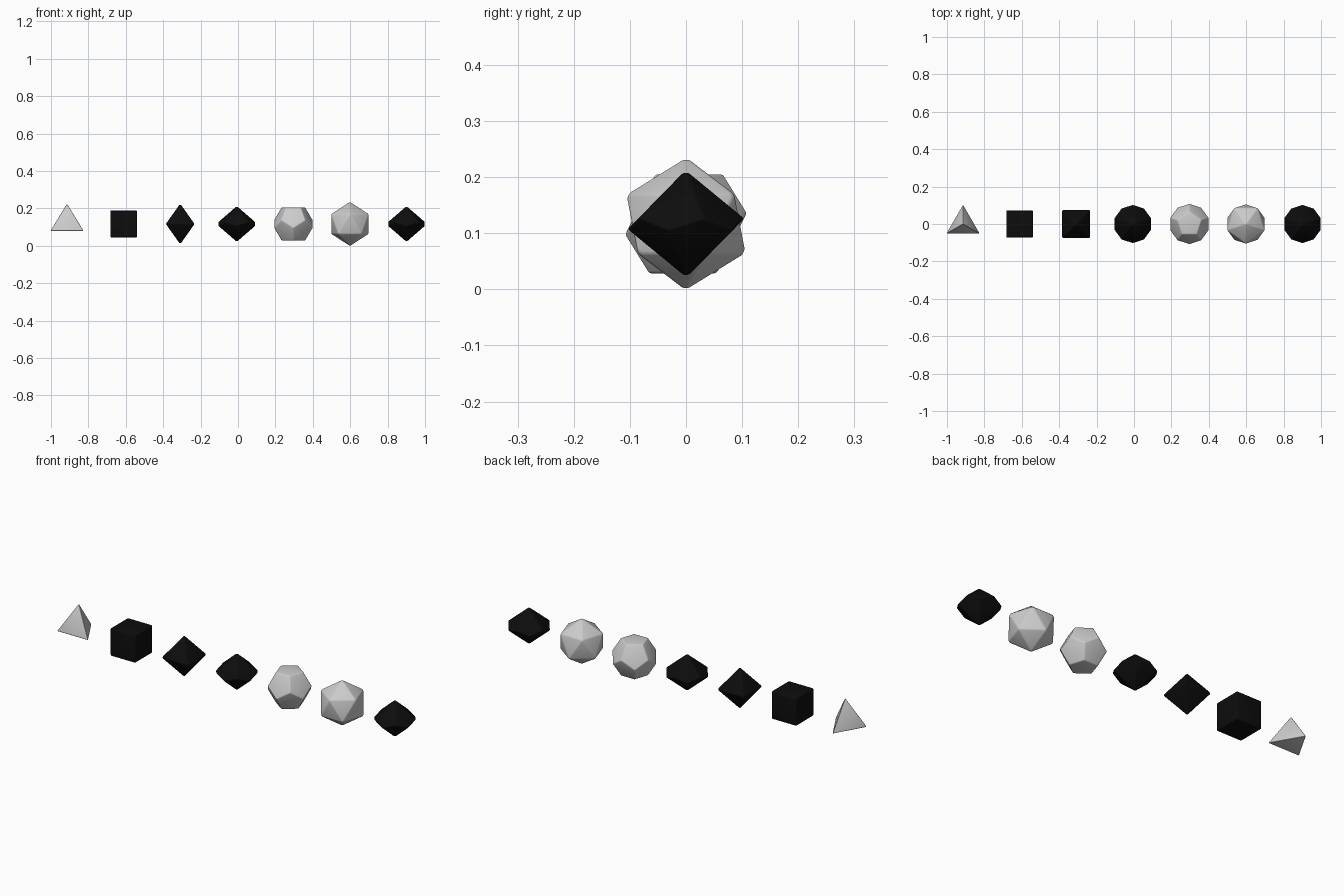
import bpy, bmesh
from math import sin, cos, pi, sqrt, radians
from mathutils import Vector

if "Cube" in bpy.data.objects:
    bpy.data.objects.remove(bpy.data.objects["Cube"])

SPACING, MID_Z = 0.3025, 0.1167
START_X = -0.914

black = bpy.data.materials.new("black")
black.diffuse_color = (0.004, 0.004, 0.004, 1)
black.use_nodes = True
black.node_tree.nodes["Principled BSDF"].inputs["Base Color"].default_value = black.diffuse_color


def ring(n, r, z, start):
    """n points around the z axis, first one at angle start (degrees)."""
    return [Vector((r * cos(radians(start) + 2 * pi * i / n),
                    r * sin(radians(start) + 2 * pi * i / n), z)) for i in range(n)]


def die(name, slot, points, bevel=0.005, material=None):
    """Convex solid through the points, with softened edges."""
    bm = bmesh.new()
    for p in points:
        bm.verts.new(p)
    bmesh.ops.convex_hull(bm, input=bm.verts)
    bmesh.ops.dissolve_limit(bm, angle_limit=radians(2), verts=bm.verts, edges=bm.edges)
    bmesh.ops.bevel(bm, geom=bm.edges[:], offset=bevel, segments=3,
                    profile=0.5, affect='EDGES', clamp_overlap=True)
    bmesh.ops.recalc_face_normals(bm, faces=bm.faces)
    mesh = bpy.data.meshes.new(name)
    bm.to_mesh(mesh)
    bm.free()
    ob = bpy.data.objects.new(name, mesh)
    ob.location = (START_X + SPACING * slot, 0, MID_Z)
    bpy.context.collection.objects.link(ob)
    if material:
        mesh.materials.append(material)
    bpy.ops.object.select_all(action='DESELECT')
    ob.select_set(True)
    bpy.context.view_layer.objects.active = ob
    bpy.ops.object.shade_smooth_by_angle(angle=radians(30))


def poles(h):
    return [Vector((0, 0, h)), Vector((0, 0, -h))]


# four-sided die
R = 0.111
die("four_sided_die", 0, [Vector((0, 0, R))] + ring(3, R * sqrt(8) / 3, -R / 3, 90), 0.004)

# six-sided die
s = 0.0715
die("six_sided_die", 1, ring(4, s * sqrt(2), s, 45) + ring(4, s * sqrt(2), -s, 45),
    material=black)

# eight-sided die
R = 0.1085
die("eight_sided_die", 2, poles(R) + ring(4, R, 0, 45), material=black)

# ten-sided dice: kite-faced solids with a zigzag waist
H, R = 0.0965, 0.1045
h = H * (1 - cos(pi / 5)) / (1 + cos(pi / 5))
kites = poles(H) + ring(5, R, h, 90) + ring(5, R, -h, -90)
die("ten_sided_die", 3, kites, material=black)
die("percentile_die", 6, kites, material=black)

# twelve-sided die
R = 0.111
die("twelve_sided_die", 4,
    ring(5, 0.6071 * R, 0.7947 * R, 90) + ring(5, 0.9822 * R, 0.1876 * R, 90)
    + ring(5, 0.9822 * R, -0.1876 * R, -90) + ring(5, 0.6071 * R, -0.7947 * R, -90))

# twenty-sided die
R = 0.1185
die("twenty_sided_die", 5,
    poles(R) + ring(5, R * 2 / sqrt(5), R / sqrt(5), -90)
    + ring(5, R * 2 / sqrt(5), -R / sqrt(5), 90))
